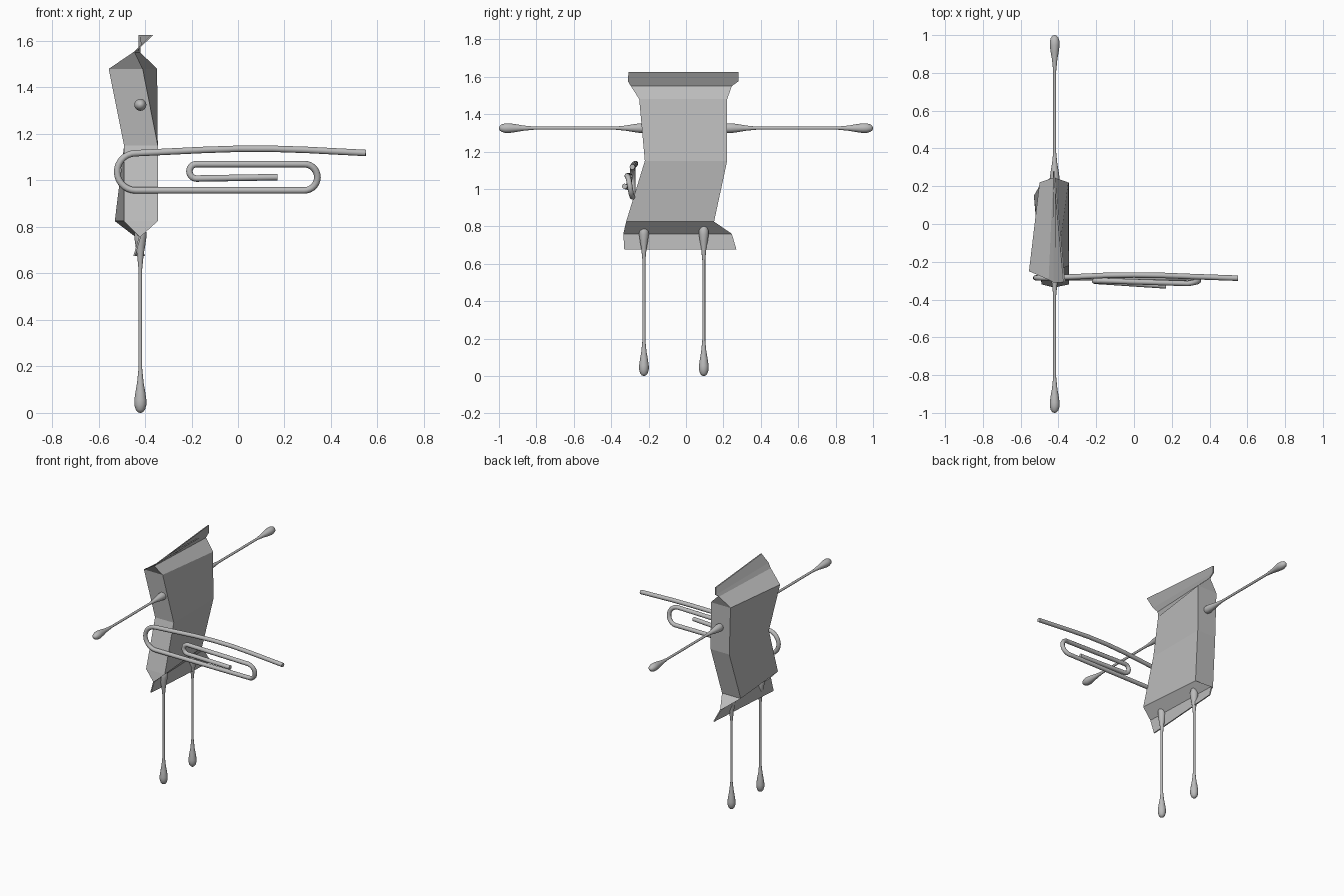
import bpy, bmesh, math
from mathutils import Vector, Matrix

if "Cube" in bpy.data.objects:
    bpy.data.objects.remove(bpy.data.objects["Cube"])

grey = bpy.data.materials.new("plain grey")
grey.diffuse_color = (0.5, 0.5, 0.5, 1)
grey.use_nodes = True
grey.node_tree.nodes["Principled BSDF"].inputs["Base Color"].default_value = grey.diffuse_color


def add_object(name, bm):
    bmesh.ops.recalc_face_normals(bm, faces=bm.faces[:])
    mesh = bpy.data.meshes.new(name)
    bm.to_mesh(mesh)
    bm.free()
    obj = bpy.data.objects.new(name, mesh)
    bpy.context.collection.objects.link(obj)
    mesh.materials.append(grey)
    return obj


def select_only(obj):
    bpy.ops.object.select_all(action='DESELECT')
    obj.select_set(True)
    bpy.context.view_layer.objects.active = obj


def loft(bm, rings):
    """Skin closed rings of equal length and cap both ends."""
    loops = [[bm.verts.new(p) for p in ring] for ring in rings]
    n = len(loops[0])
    for a, b in zip(loops, loops[1:]):
        for i in range(n):
            j = (i + 1) % n
            bm.faces.new((a[i], a[j], b[j], b[i]))
    bm.faces.new(loops[0][::-1])
    bm.faces.new(loops[-1])


# Wrapper body: twisted packet with a pinched flap at each end
# height, front y, front x min and max, back y, back x min and max
sections = [
    (0.675, -0.330, -0.450, -0.442, 0.270, -0.408, -0.400),
    (0.760, -0.335, -0.425, -0.417, 0.245, -0.445, -0.437),
    (0.825, -0.320, -0.490, -0.345, 0.150, -0.530, -0.385),
    (1.150, -0.220, -0.490, -0.345, 0.220, -0.490, -0.345),
    (1.480, -0.250, -0.556, -0.410, 0.220, -0.500, -0.348),
    (1.550, -0.295, -0.452, -0.444, 0.245, -0.428, -0.420),
    (1.575, -0.310, -0.425, -0.417, 0.280, -0.428, -0.420),
    (1.625, -0.308, -0.373, -0.365, 0.280, -0.428, -0.420),
]
bm = bmesh.new()
loft(bm, [[(f0, fy, z), (f1, fy, z), (b1, by, z), (b0, by, z)]
          for z, fy, f0, f1, by, b0, b1 in sections])
add_object("wrapper_body", bm)


# Cotton buds: thin shaft with a soft drop-shaped tip at both ends
TIP = [(0.0, 0.003), (0.004, 0.012), (0.014, 0.020), (0.035, 0.026),
       (0.055, 0.026), (0.09, 0.021), (0.13, 0.014), (0.17, 0.010), (0.19, 0.008)]
LENGTH = 0.81


def cotton_bud(name, end, direction):
    profile = TIP + [(LENGTH - d, r) for d, r in reversed(TIP)]
    turn = Vector((0, 0, 1)).rotation_difference(Vector(direction)).to_matrix().to_4x4()
    place = Matrix.Translation(end) @ turn
    sides = 16
    bm = bmesh.new()
    loft(bm, [[place @ Vector((r * math.cos(i * math.tau / sides),
                               r * math.sin(i * math.tau / sides), d))
               for i in range(sides)] for d, r in profile])
    select_only(add_object(name, bm))
    bpy.ops.object.shade_smooth_by_angle(angle=math.radians(50))


X = -0.42
cotton_bud("front_arm", (X, -1.0, 1.325), (0, 1, 0))
cotton_bud("back_arm", (X, 1.0, 1.325), (0, -1, 0))
cotton_bud("front_leg", (X, -0.225, 0.0), (0, 0, 1))
cotton_bud("back_leg", (X, 0.095, 0.0), (0, 0, 1))


# Paper clip: one bent wire across the front
def bend(cx, cz, r, start, end, y0, y1, steps=14):
    pts = []
    for i in range(steps + 1):
        t = i / steps
        a = math.radians(start + (end - start) * t)
        pts.append((cx + r * math.cos(a), y0 + (y1 - y0) * t, cz + r * math.sin(a)))
    return pts


path = [(0.55, -0.287, 1.118), (0.30, -0.278, 1.131), (0.15, -0.272, 1.136),
        (0.0, -0.270, 1.136), (-0.15, -0.272, 1.131)]
path += bend(-0.44, 1.037, 0.08, 90, 270, -0.285, -0.285)
path += bend(0.285, 1.0135, 0.0565, -90, 90, -0.285, -0.315)
path += bend(-0.178, 1.039, 0.031, 90, 270, -0.300, -0.305)
path += [(0.17, -0.328, 1.014)]

curve = bpy.data.curves.new("paper_clip", 'CURVE')
curve.dimensions = '3D'
curve.bevel_depth = 0.0145
curve.bevel_resolution = 3
curve.use_fill_caps = True
spline = curve.splines.new('POLY')
spline.points.add(len(path) - 1)
for point, co in zip(spline.points, path):
    point.co = (*co, 1)
curve.materials.append(grey)
clip = bpy.data.objects.new("paper_clip", curve)
bpy.context.collection.objects.link(clip)
select_only(clip)
bpy.ops.object.convert(target='MESH')
bpy.ops.object.shade_smooth_by_angle(angle=math.radians(50))
